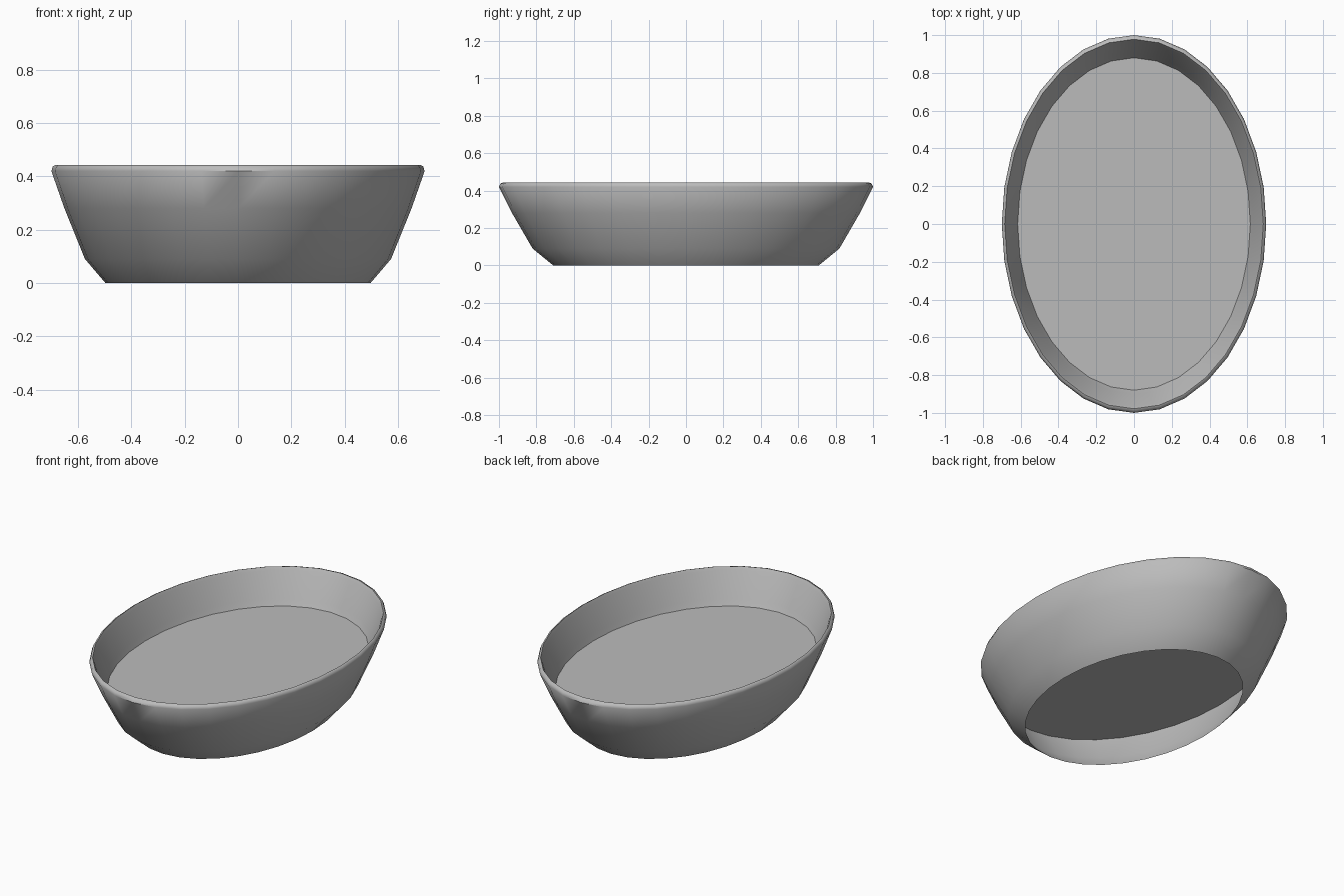
import bpy
import bmesh
import math

SEGMENTS = 32
WIDTH = 0.7  # width to length ratio of the oval

cube = bpy.data.objects.get("Cube")
if cube:
    bpy.data.objects.remove(cube, do_unlink=True)

grey = bpy.data.materials.new("plain grey")
grey.use_nodes = True
colour = (0.5, 0.5, 0.5, 1)
grey.diffuse_color = colour
grey.node_tree.nodes["Principled BSDF"].inputs["Base Color"].default_value = colour


def oval(bm, radius, z):
    """Ring of vertices around the oval."""
    angles = [math.tau * i / SEGMENTS for i in range(SEGMENTS)]
    return [bm.verts.new((radius * WIDTH * math.cos(a), radius * math.sin(a), z))
            for a in angles]


def finish(bm, name, smooth_angle):
    mesh = bpy.data.meshes.new(name)
    bm.to_mesh(mesh)
    bm.free()
    mesh.materials.append(grey)
    obj = bpy.data.objects.new(name, mesh)
    bpy.context.collection.objects.link(obj)
    bpy.ops.object.select_all(action="DESELECT")
    obj.select_set(True)
    bpy.context.view_layer.objects.active = obj
    bpy.ops.object.shade_smooth_by_angle(angle=math.radians(smooth_angle))


# Basin wall: closed section from the foot, up the outside, over the rim, down inside
section = [(0.71, 0), (0.82, 0.09), (0.93, 0.28), (1.0, 0.42), (0.992, 0.438),
           (0.978, 0.443), (0.966, 0.425), (0.9, 0.28), (0.88, 0.245), (0.798, 0.09)]
bm = bmesh.new()
rings = [oval(bm, r, z) for r, z in section]
for lower, upper in zip(rings, rings[1:] + rings[:1]):
    for i in range(SEGMENTS):
        j = (i + 1) % SEGMENTS
        bm.faces.new((lower[i], lower[j], upper[j], upper[i]))
bmesh.ops.recalc_face_normals(bm, faces=bm.faces)
finish(bm, "basin_wall", 50)

# Raised flat floor inside the hollow wall
bm = bmesh.new()
bm.faces.new(oval(bm, 0.88, 0.245))
finish(bm, "basin_floor", 30)
